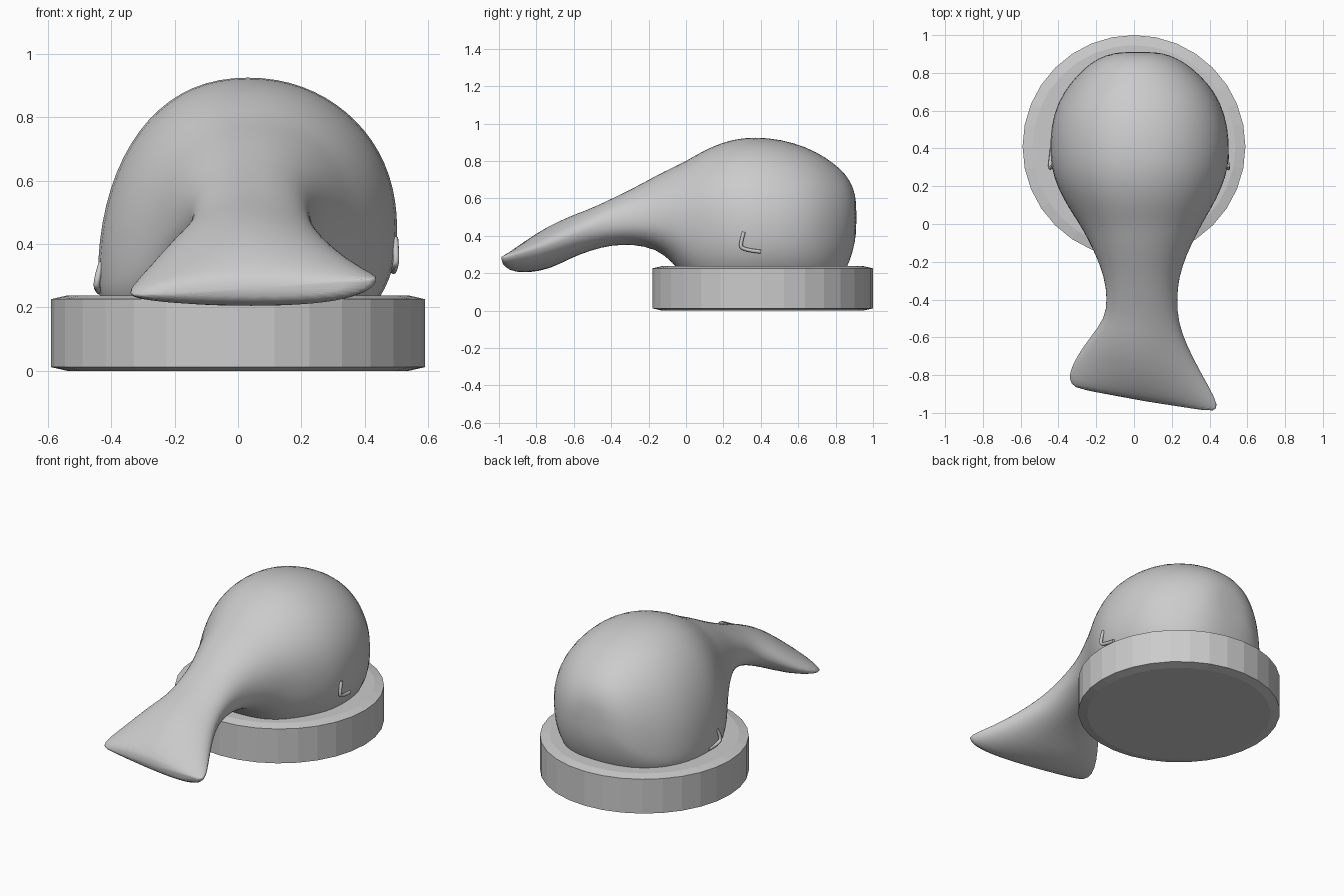
import bpy, bmesh
from math import sin, cos, pi, copysign

if "Cube" in bpy.data.objects:
    bpy.data.objects.remove(bpy.data.objects["Cube"])


def new_object(name, bm):
    bmesh.ops.recalc_face_normals(bm, faces=bm.faces)
    mesh = bpy.data.meshes.new(name)
    bm.to_mesh(mesh)
    bm.free()
    ob = bpy.data.objects.new(name, mesh)
    bpy.context.collection.objects.link(ob)
    return ob


def loft(bm, rings):
    rows = [[bm.verts.new(p) for p in ring] for ring in rings]
    n = len(rows[0])
    for a, b in zip(rows, rows[1:]):
        for i in range(n):
            j = (i + 1) % n
            bm.faces.new((a[i], a[j], b[j], b[i]))
    bm.faces.new(rows[0])
    bm.faces.new(rows[-1])


def clamp(v):
    return max(0.0, min(1.0, v))


def power(v, e):
    return copysign(abs(v) ** e, v)


# Round stand with a shallow chamfer
bm = bmesh.new()
SIDES = 32
loft(bm, [[(r * cos(2 * pi * i / SIDES), 0.41 + r * sin(2 * pi * i / SIDES), z)
           for i in range(SIDES)]
          for r, z in ((0.537, 0), (0.59, 0.012), (0.59, 0.226), (0.537, 0.238))])
new_object("round_stand", bm)

# Body and tail sections: y, left x, right x, widest z, top z, bottom z
SECTIONS = [
    (0.912, -0.07, 0.11, 0.50, 0.58, 0.42),
    (0.895, -0.15, 0.19, 0.47, 0.66, 0.32),
    (0.855, -0.23, 0.27, 0.43, 0.73, 0.21),
    (0.79, -0.30, 0.35, 0.39, 0.79, 0.12),
    (0.70, -0.375, 0.43, 0.37, 0.85, 0.08),
    (0.58, -0.43, 0.485, 0.365, 0.90, 0.06),
    (0.44, -0.448, 0.507, 0.365, 0.928, 0.06),
    (0.30, -0.442, 0.503, 0.365, 0.928, 0.06),
    (0.19, -0.405, 0.465, 0.38, 0.90, 0.07),
    (0.09, -0.35, 0.415, 0.40, 0.855, 0.10),
    (0.00, -0.29, 0.36, 0.43, 0.80, 0.16),
    (-0.07, -0.25, 0.325, 0.46, 0.767, 0.26),
    (-0.16, -0.205, 0.28, 0.48, 0.722, 0.33),
    (-0.28, -0.157, 0.238, 0.485, 0.655, 0.354),
    (-0.40, -0.142, 0.227, 0.47, 0.597, 0.35),
    (-0.51, -0.155, 0.235, 0.43, 0.545, 0.322),
    (-0.62, -0.23, 0.28, 0.37, 0.505, 0.28),
    (-0.74, -0.30, 0.355, 0.31, 0.45, 0.22),
    (-0.86, -0.35, 0.435, 0.275, 0.37, 0.20),
    (-0.915, -0.335, 0.445, 0.265, 0.32, 0.21),
    (-0.938, -0.30, 0.41, 0.262, 0.285, 0.235),
]


def section(y, xl, xr, mid, top, bottom):
    tail = clamp((-0.4 - y) / 0.4)
    tilt = 0.08 * clamp((y + 0.2) / 0.3) * clamp((0.95 - y) / 0.2) + 0.025 * tail
    cx, half = (xl + xr) / 2, (xr - xl) / 2
    n = 36
    ring = []
    for i in range(n):
        a = 2 * pi * i / n
        e = 2 / (2.15 - 0.6 * tail) if sin(a) > 0 else 2 / 2.3
        c, s = power(cos(a), e), power(sin(a), e)
        base = mid + tilt * c
        z = base + s * ((top - base) if s > 0 else (base - bottom))
        x = cx + half * c
        ring.append((x, y - 0.17 * tail * (x - cx), z))
    return ring


bm = bmesh.new()
loft(bm, [section(*row) for row in SECTIONS])
body = new_object("body_and_tail", bm)
body.data.shade_smooth()
sub = body.modifiers.new("smooth", "SUBSURF")
sub.levels = sub.render_levels = 1


# Small curled fin ridges on both flanks
def ridge(name, points, radius):
    cu = bpy.data.curves.new(name, "CURVE")
    cu.dimensions = "3D"
    cu.bevel_depth = radius
    cu.bevel_resolution = 2
    cu.use_fill_caps = True
    sp = cu.splines.new("NURBS")
    sp.points.add(len(points) - 1)
    for p, co in zip(sp.points, points):
        p.co = (*co, 1)
    sp.use_endpoint_u = True
    sp.order_u = 3
    ob = bpy.data.objects.new(name, cu)
    bpy.context.collection.objects.link(ob)


ridge("right_fin", [(0.495, 0.31, 0.42), (0.50, 0.29, 0.36),
                    (0.495, 0.30, 0.325), (0.49, 0.40, 0.315)], 0.01)
ridge("left_fin", [(-0.43, 0.31, 0.34), (-0.445, 0.29, 0.29),
                   (-0.445, 0.31, 0.255), (-0.435, 0.40, 0.25)], 0.01)
